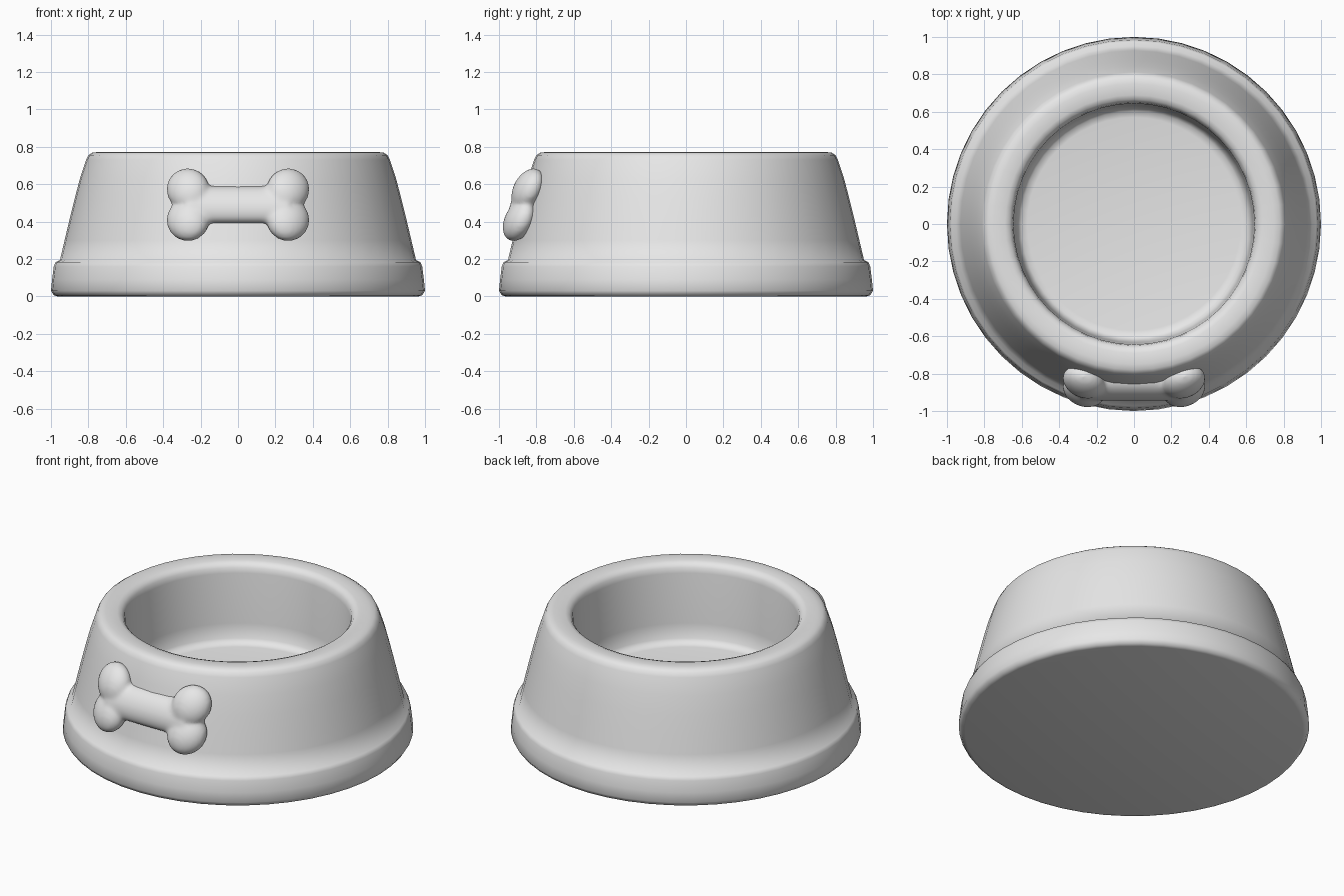
import bpy
import bmesh
import math
from mathutils import Matrix, Vector

if "Cube" in bpy.data.objects:
    bpy.data.objects.remove(bpy.data.objects["Cube"], do_unlink=True)

# Single glazed grey
GREY = (0.8, 0.8, 0.8, 1)
grey = bpy.data.materials.new("light grey")
grey.use_nodes = True
grey.diffuse_color = GREY
grey.node_tree.nodes["Principled BSDF"].inputs["Base Color"].default_value = GREY


def finish(name, bm, angle):
    bmesh.ops.recalc_face_normals(bm, faces=bm.faces[:])
    mesh = bpy.data.meshes.new(name)
    bm.to_mesh(mesh)
    bm.free()
    mesh.materials.append(grey)
    obj = bpy.data.objects.new(name, mesh)
    bpy.context.collection.objects.link(obj)
    bpy.ops.object.select_all(action="DESELECT")
    obj.select_set(True)
    bpy.context.view_layer.objects.active = obj
    bpy.ops.object.shade_smooth_by_angle(angle=math.radians(angle))
    return obj


# Bowl: one lathed profile from the underside, over the rim, to the inner floor
profile = [
    (0, 0), (0.965, 0), (0.985, 0.006), (1, 0.03), (0.994, 0.09),
    (0.985, 0.16), (0.975, 0.183), (0.952, 0.194),
    (0.927, 0.3), (0.901, 0.41), (0.874, 0.52), (0.845, 0.63),
    (0.812, 0.73), (0.8, 0.755), (0.78, 0.768), (0.75, 0.772),
    (0.69, 0.771), (0.666, 0.762), (0.65, 0.742), (0.644, 0.71),
    (0.634, 0.4), (0.623, 0.31), (0.603, 0.286), (0.57, 0.28), (0, 0.28),
]
bm = bmesh.new()
verts = [bm.verts.new((r, 0, z)) for r, z in profile]
edges = [bm.edges.new(pair) for pair in zip(verts, verts[1:])]
bmesh.ops.spin(bm, geom=verts + edges, cent=(0, 0, 0), axis=(0, 0, 1),
               angle=math.tau, steps=48, use_duplicate=False)
bmesh.ops.remove_doubles(bm, verts=bm.verts[:], dist=0.0005)
finish("bowl", bm, 60)

# Bone: four flattened knobs and a slim bar
MID_Z = 0.49
bm = bmesh.new()
for sx in (-1, 1):
    for sz in (-1, 1):
        place = (Matrix.Translation((sx * 0.268, 0, sz * 0.082))
                 @ Matrix.Diagonal((0.115, 0.082, 0.113, 1)))
        bmesh.ops.create_uvsphere(bm, u_segments=24, v_segments=16,
                                  radius=1, matrix=place)
bmesh.ops.create_cone(bm, cap_ends=True, segments=24, radius1=1, radius2=1, depth=0.54,
                      matrix=Matrix.Diagonal((1, 0.072, 0.1, 1))
                      @ Matrix.Rotation(math.pi / 2, 4, "Y"))
# Bend the bone gently round the wall and lean it back with the slope
for v in bm.verts:
    x, y, z = v.co
    v.co = Vector((x, y - 0.89 + 0.3 * x * x + 0.28 * z, z + MID_Z))
bone = finish("bone_emblem", bm, 180)

# Melt the pieces into one soft form
remesh = bone.modifiers.new("merge", "REMESH")
remesh.mode = "VOXEL"
remesh.voxel_size = 0.012
remesh.use_smooth_shade = True
soften = bone.modifiers.new("soften", "SMOOTH")
soften.factor = 0.5
soften.iterations = 10
